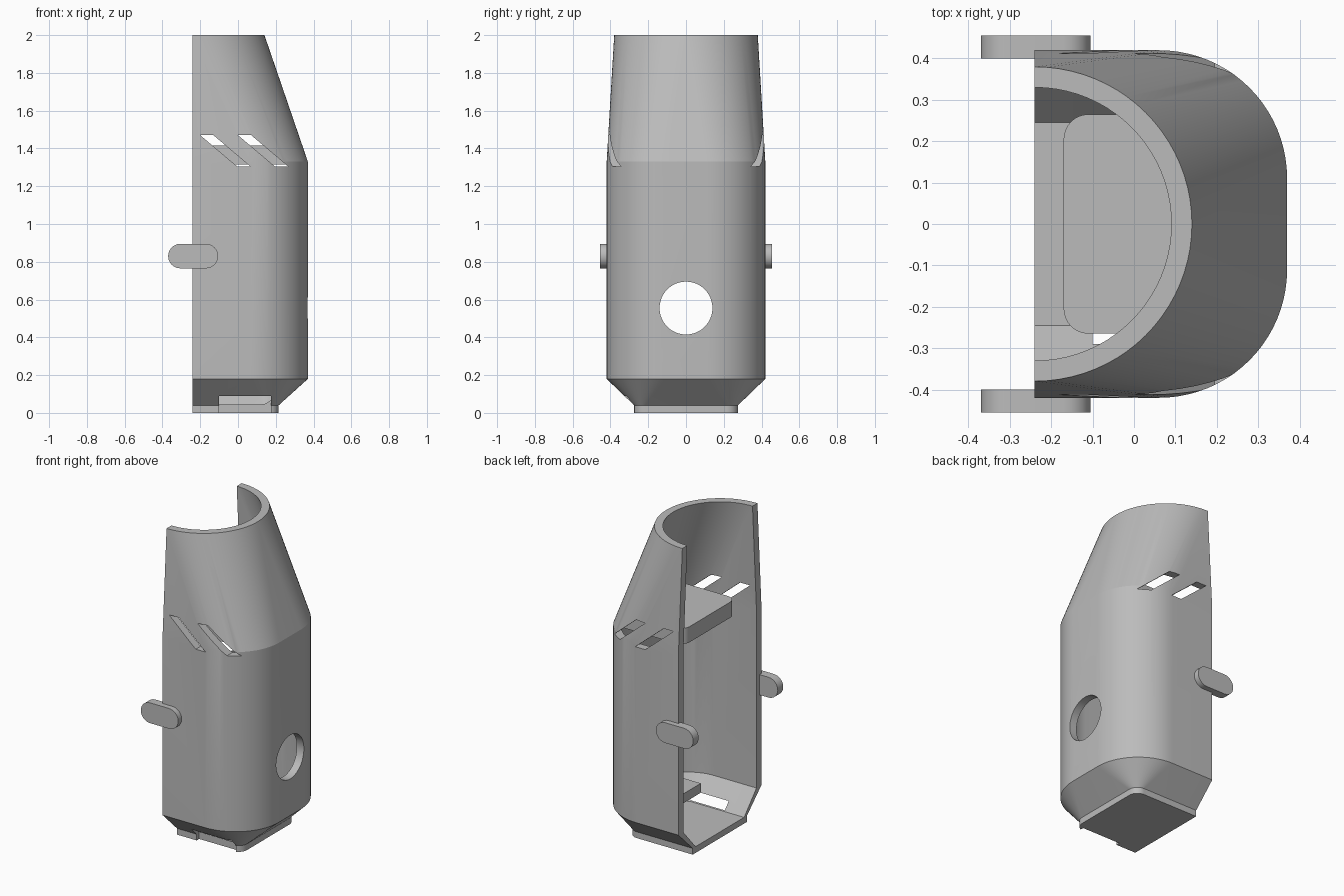
import bpy, bmesh, math
from mathutils import Vector

if "Cube" in bpy.data.objects:
    bpy.data.objects.remove(bpy.data.objects["Cube"], do_unlink=True)

grey = bpy.data.materials.new("plain grey")
grey.use_nodes = True
GREY = (0.5, 0.5, 0.5, 1)
grey.diffuse_color = GREY
grey.node_tree.nodes["Principled BSDF"].inputs["Base Color"].default_value = GREY

BACK = -0.24   # plane of the open side
ARC = 20       # segments per rounded corner


def make(name, bm):
    bmesh.ops.remove_doubles(bm, verts=bm.verts, dist=1e-5)
    bmesh.ops.recalc_face_normals(bm, faces=bm.faces)
    mesh = bpy.data.meshes.new(name)
    bm.to_mesh(mesh)
    bm.free()
    mesh.materials.append(grey)
    ob = bpy.data.objects.new(name, mesh)
    bpy.context.scene.collection.objects.link(ob)
    return ob


def section(width, front, radius, z, back=BACK):
    """D-shaped outline: open-side corners square, front corners rounded."""
    half = [(back, width)]
    for i in range(ARC + 1):
        a = math.pi / 2 * (1 - i / ARC)
        half.append((front - radius + radius * math.cos(a),
                     width - radius + radius * math.sin(a)))
    outline = half + [(x, -y) for x, y in reversed(half)]
    return [Vector((x, y, z)) for x, y in outline]


def loft(name, sections):
    bm = bmesh.new()
    rings = [[bm.verts.new(p) for p in s] for s in sections]
    n = len(rings[0])
    for low, high in zip(rings, rings[1:]):
        for i in range(n):
            j = (i + 1) % n
            bm.faces.new((low[i], low[j], high[j], high[i]))
    bm.faces.new(rings[0])
    bm.faces.new(rings[-1])
    return make(name, bm)


def prism(name, points, offset):
    bm = bmesh.new()
    bottom = bm.faces.new([bm.verts.new(p) for p in points])
    ext = bmesh.ops.extrude_face_region(bm, geom=[bottom], use_keep_orig=True)
    moved = [v for v in ext["geom"] if isinstance(v, bmesh.types.BMVert)]
    bmesh.ops.translate(bm, verts=moved, vec=offset)
    return make(name, bm)


def box(name, x0, x1, y0, y1, z0, z1):
    pts = [(x0, y0, z0), (x1, y0, z0), (x1, y1, z0), (x0, y1, z0)]
    return prism(name, pts, (0, 0, z1 - z0))


def cut(target, cutter):
    mod = target.modifiers.new("cut", 'BOOLEAN')
    mod.operation = 'DIFFERENCE'
    mod.solver = 'EXACT'
    mod.object = cutter
    bpy.context.view_layer.objects.active = target
    bpy.ops.object.modifier_apply(modifier=mod.name)
    bpy.data.objects.remove(cutter, do_unlink=True)


# Half shell: lower D-shaped body tapering to a half-round top
shell = loft("shell", [
    section(0.275, 0.215, 0.06, 0),
    section(0.275, 0.215, 0.06, 0.04),
    section(0.42, 0.37, 0.31, 0.18),
    section(0.42, 0.37, 0.31, 1.33),
    section(0.38, 0.14, 0.38, 2)])
cut(shell, loft("cavity", [
    section(0.245, 0.18, 0.05, 0.04, -0.5),
    section(0.37, 0.32, 0.26, 0.18, -0.5),
    section(0.37, 0.32, 0.26, 1.32, -0.5),
    section(0.33, 0.09, 0.33, 2.001, -0.5)]))

# Round port in the curved wall
port = [(0.2, 0.14 * math.cos(a), 0.555 + 0.14 * math.sin(a))
        for a in (2 * math.pi * i / 48 for i in range(48))]
cut(shell, prism("port_cutter", port, (0.4, 0, 0)))

# Two slanted vents through both sides
for x in (-0.2, 0.0):
    vent = [(x, -0.6, 1.47), (x + 0.07, -0.6, 1.47),
            (x + 0.265, -0.6, 1.305), (x + 0.195, -0.6, 1.305)]
    cut(shell, prism("vent_cutter", vent, (0, 1.2, 0)))

# Window low on one side
cut(shell, box("window_cutter", -0.1, 0.175, -0.5, -0.25, -0.1, 0.09))

# Upper shelf with rounded free corners
side = [(-0.11 - 0.06 * math.sin(a), 0.205 + 0.06 * math.cos(a))
        for a in (math.pi / 2 * (1 - i / 8) for i in range(9))]
side += [(0.27, 0.265), (0.325, 0.1)]
outline = side + [(x, -y) for x, y in reversed(side)]
shelf = prism("upper_shelf", [(x, y, 1.315) for x, y in outline], (0, 0, 0.1))

# Small lower ledge under the port
box("lower_ledge", 0.0, 0.33, -0.15, 0.15, 0.17, 0.23)

# Pill-shaped side tabs
tabs = []
for name, y in (("right_tab", -0.455), ("left_tab", 0.4)):
    pill = []
    for i in range(26):
        a = -math.pi / 2 + math.pi * (i if i < 13 else i - 1) / 12
        cx = -0.17 if i < 13 else -0.305
        pill.append((cx + 0.065 * math.cos(a), y, 0.83 + 0.065 * math.sin(a)))
    tabs.append(prism(name, pill, (0, 0.055, 0)))

# Smooth the curved walls, keep edges crisp
bpy.ops.object.select_all(action='DESELECT')
for ob in [shell, shelf] + tabs:
    ob.select_set(True)
bpy.context.view_layer.objects.active = shell
bpy.ops.object.shade_smooth_by_angle(angle=math.radians(16))
